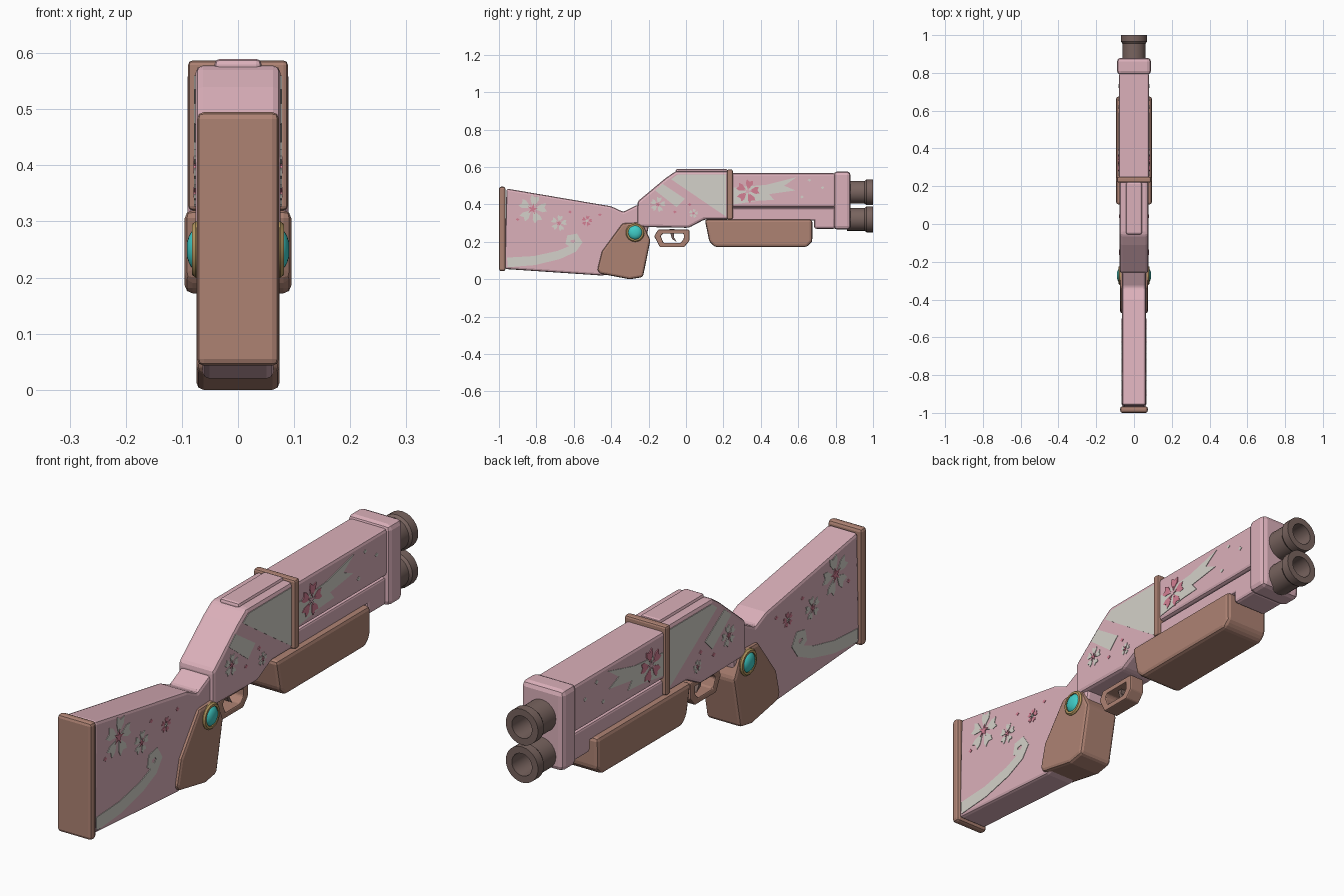
import bpy, bmesh
from math import sin, cos, pi, radians
from mathutils import Matrix, Vector

cube = bpy.data.objects.get("Cube")
if cube:
    bpy.data.objects.remove(cube, do_unlink=True)


def material(name, *srgb):
    mat = bpy.data.materials.new(name)
    color = [((c + .055) / 1.055) ** 2.4 for c in srgb] + [1]
    mat.diffuse_color = color
    mat.use_nodes = True
    shader = next(n for n in mat.node_tree.nodes if n.type == 'BSDF_PRINCIPLED')
    shader.inputs["Base Color"].default_value = color
    return mat


PINK = material("soft pink", .86, .69, .73)
BROWN = material("warm brown", .68, .51, .45)
WHITE = material("off white", .83, .82, .79)
ROSE = material("deep rose", .83, .5, .58)
STEEL = material("brown steel", .47, .39, .37)
TEAL = material("teal gem", .25, .8, .78)
GOLD = material("old gold", .72, .6, .38)


def finish(name, bm, mat, bevel=0, smooth=False):
    bmesh.ops.recalc_face_normals(bm, faces=bm.faces)
    mesh = bpy.data.meshes.new(name)
    bm.to_mesh(mesh)
    bm.free()
    mesh.materials.append(mat)
    obj = bpy.data.objects.new(name, mesh)
    bpy.context.collection.objects.link(obj)
    if bevel:
        mod = obj.modifiers.new("edge_bevel", 'BEVEL')
        mod.width = bevel
        mod.segments = 2
        mod.limit_method = 'ANGLE'
        mod.angle_limit = radians(25)
    if smooth:
        bpy.ops.object.select_all(action='DESELECT')
        obj.select_set(True)
        bpy.context.view_layer.objects.active = obj
        bpy.ops.object.shade_smooth_by_angle(angle=radians(35))
    return obj


def extrude_x(bm, faces, distance):
    result = bmesh.ops.extrude_face_region(bm, geom=faces)
    verts = [g for g in result["geom"] if isinstance(g, bmesh.types.BMVert)]
    bmesh.ops.translate(bm, verts=verts, vec=(distance, 0, 0))


def cap_region(bm, profile, x, hole=None):
    """Flat side outline, optionally with an equal-count inner outline."""
    outer = [bm.verts.new((x, y, z)) for y, z in profile]
    if not hole:
        return [bm.faces.new(outer)]
    inner = [bm.verts.new((x, y, z)) for y, z in hole]
    n = len(outer)
    return [bm.faces.new((outer[i], outer[(i + 1) % n], inner[(i + 1) % n], inner[i]))
            for i in range(n)]


def slab(name, profile, half, mat, bevel=.012, hole=None):
    """Side profile (y, z) extruded evenly across x."""
    bm = bmesh.new()
    source = cap_region(bm, profile, -half, hole)
    back = bmesh.ops.duplicate(bm, geom=source)["geom"]
    bmesh.ops.delete(bm, geom=[g for g in back if isinstance(g, bmesh.types.BMVert)],
                     context='VERTS')
    bm.faces.ensure_lookup_table()
    keep = [f for f in bm.faces]
    result = bmesh.ops.extrude_face_region(bm, geom=keep, use_keep_orig=True)
    verts = [g for g in result["geom"] if isinstance(g, bmesh.types.BMVert)]
    bmesh.ops.translate(bm, verts=verts, vec=(2 * half, 0, 0))
    return finish(name, bm, mat, bevel)


def block(name, y0, y1, z0, z1, half, mat, bevel=.012):
    return slab(name, [(y0, z0), (y1, z0), (y1, z1), (y0, z1)], half, mat, bevel)


def lathe(name, profile, place, mat, sides=24):
    """Closed (radius, height) loop spun around local z, then placed."""
    bm = bmesh.new()
    rings = [[bm.verts.new((r * cos(2 * pi * k / sides), r * sin(2 * pi * k / sides), h))
              for k in range(sides)] for r, h in profile]
    for a, b in zip(rings, rings[1:]):
        for k in range(sides):
            j = (k + 1) % sides
            bm.faces.new((a[k], a[j], b[j], b[k]))
    bm.faces.new(rings[0])
    bm.faces.new(rings[-1])
    bm.transform(place)
    return finish(name, bm, mat, smooth=True)


def decal(name, shapes, surface, mat, layer=0):
    """Thin painted plates on both flanks."""
    bm = bmesh.new()
    for side in (-1, 1):
        for shape in shapes:
            faces = cap_region(bm, shape, side * (surface - .002))
            extrude_x(bm, faces, side * (.004 + .0015 * layer))
    return finish(name, bm, mat)


def blossom(name, y, z, size, surface, petal_mat, heart_mat, layer=0):
    def ring_point(radius, angle):
        return (y + size * radius * sin(angle), z + size * radius * cos(angle))
    outline = [(.12, 0), (.7, -.42), (.97, -.27), (.8, 0), (.97, .27), (.7, .42)]
    petals = [[ring_point(r, a + 2 * pi * k / 5 + .2) for r, a in outline] for k in range(5)]
    star = [ring_point(.12 if k % 2 else .38, pi * k / 5 + .2) for k in range(10)]
    decal(name + "_petals", petals, surface, petal_mat, layer)
    decal(name + "_heart", [star], surface, heart_mat, layer + 1)


# Stock and butt plate
STOCK, BODY, BARREL = .063, .076, .08
slab("stock", [(-.97, .055), (-.45, .02), (-.25, .05), (-.2, .28), (-.22, .4), (-.265, .395),
               (-.335, .36), (-.4, .39), (-.96, .485)], STOCK, PINK)
block("butt_plate", -1, -.965, .043, .495, .073, BROWN)

# Grip
slab("grip", [(-.475, .05), (-.45, .15), (-.34, .3), (-.235, .305), (-.19, .21),
              (-.23, .012), (-.3, 0), (-.46, .03)], .074, BROWN, .016)

# Receiver with top rib
slab("receiver", [(-.26, .28), (.015, .275), (.1, .32), (.23, .32), (.23, .578), (-.055, .578),
                  (-.11, .54), (-.26, .415)], BODY, PINK, .014)
block("top_rib", -.055, .222, .56, .59, .042, PINK, .01)

# Barrel housing, band and muzzle collar
block("barrel_housing", .24, .8, .385, .567, BARREL, PINK)
block("lower_housing", .22, .8, .315, .378, .074, PINK, .008)
block("front_lug", .685, .8, .27, .36, .074, PINK)
block("housing_core", .24, .8, .33, .45, .06, PINK, 0)
block("band", .22, .25, .32, .587, .089, BROWN, .008)
block("muzzle_collar", .79, .88, .265, .577, .09, PINK, .02)

# Twin hollow barrels
tube = [(.061, .86), (.061, .955), (.069, .965), (.069, 1), (.043, 1), (.043, .885)]
for label, height in (("upper_barrel", .465), ("lower_barrel", .32)):
    place = Matrix.Translation((0, 0, height)) @ Matrix.Rotation(-pi / 2, 4, 'X')
    lathe(label, tube, place, STEEL)

# Fore grip
slab("fore_grip", [(.1, .32), (.675, .32), (.675, .2), (.645, .172), (.155, .172), (.125, .2)],
     .095, BROWN, .014)

# Trigger guard and trigger
slab("trigger_guard", [(-.17, .23), (-.15, .265), (.018, .265), (.018, .205), (-.01, .172),
                       (-.14, .172)], .032, BROWN, .005,
     hole=[(-.135, .23), (-.125, .244), (-.012, .244), (-.012, .215), (-.03, .194), (-.12, .194)])
slab("trigger", [(-.09, .27), (-.06, .27), (-.065, .225), (-.05, .2), (-.075, .215)],
     .01, STEEL, 0)

# Gem in a gold bezel on each flank
bezel = [(.05, .055), (.05, .076), (.045, .082), (.037, .082), (.037, .07)]
dome = [(.038 * cos(t * pi / 10), .072 + .02 * sin(t * pi / 10)) for t in range(5)]
for side, label in ((-1, "right"), (1, "left")):
    place = Matrix.Translation((0, -.272, .25)) @ Matrix.Rotation(side * pi / 2, 4, 'Y')
    lathe(label + "_gem_bezel", bezel, place, GOLD)
    lathe(label + "_gem", dome, place, TEAL)

# Painted white patches
decal("receiver_patches", [
    [(-.045, .56), (.215, .56), (.215, .335), (.14, .385), (-.08, .535)],
    [(-.125, .51), (-.165, .475), (-.05, .385), (-.005, .43)]], BODY, WHITE)
decal("housing_patch", [[(.255, .49), (.43, .505), (.59, .545), (.525, .5), (.585, .475),
                         (.445, .455), (.47, .425), (.39, .42), (.255, .4)]], BARREL, WHITE)

# Curled ribbon along the stock
path = [Vector(p) for p in [(-.955, .09), (-.81, .1), (-.68, .13), (-.6, .165), (-.572, .2),
                            (-.59, .228), (-.625, .222), (-.632, .195), (-.605, .18)]]
left, right = [], []
for i, p in enumerate(path):
    along = (path[min(i + 1, len(path) - 1)] - path[max(i - 1, 0)]).normalized()
    across = Vector((-along.y, along.x)) * (.026 - .0017 * i)
    left.append(p + across)
    right.append(p - across)
strips = [[left[i], left[i + 1], right[i + 1], right[i]] for i in range(len(path) - 1)]
decal("stock_ribbon", strips, STOCK, WHITE)

# Blossoms
blossom("large_stock_blossom", -.82, .375, .08, STOCK, WHITE, ROSE)
blossom("small_stock_blossom", -.68, .3, .045, STOCK, WHITE, ROSE)
blossom("rose_stock_blossom", -.53, .312, .03, STOCK, ROSE, WHITE)
blossom("receiver_blossom", -.15, .4, .043, BODY, WHITE, ROSE)
blossom("small_receiver_blossom", .04, .352, .026, BODY, WHITE, ROSE)
blossom("housing_blossom", .33, .47, .066, BARREL, ROSE, PINK, 1)


# Scattered loose petals
def flecks(name, spots, surface, mat):
    decal(name, [[(y - .01, z), (y, z - .008), (y + .01, z), (y, z + .008)] for y, z in spots],
          surface, mat)


flecks("stock_flecks", [(-.9, .32), (-.46, .345), (-.62, .36)], STOCK, ROSE)
flecks("receiver_flecks", [(-.06, .36), (.02, .4)], BODY, ROSE)
flecks("housing_flecks", [(.73, .49), (.62, .44), (.66, .53)], BARREL, WHITE)
